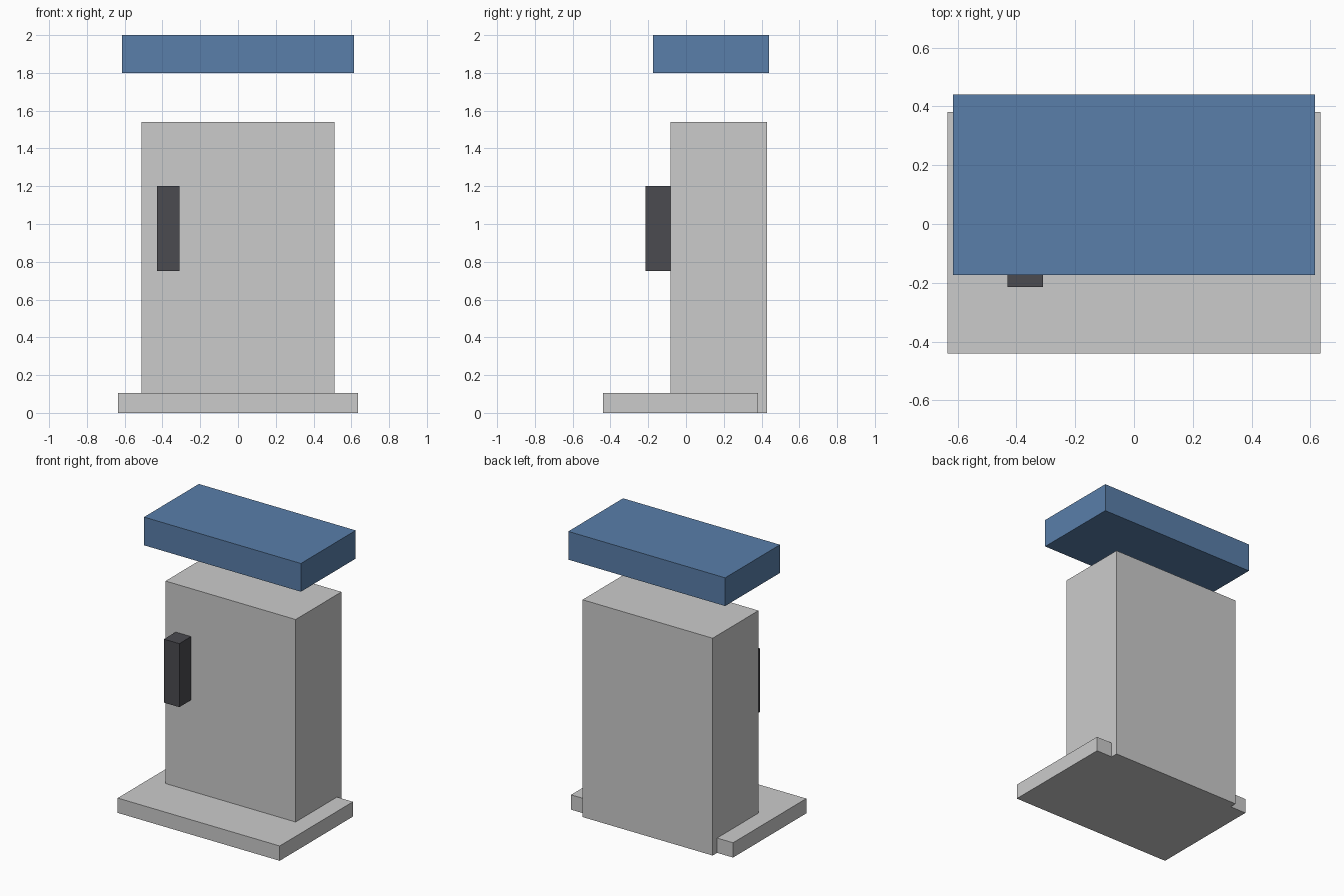
import bpy

if "Cube" in bpy.data.objects:
    bpy.data.objects.remove(bpy.data.objects["Cube"])


def material(name, color):
    mat = bpy.data.materials.new(name)
    mat.diffuse_color = color
    mat.use_nodes = True
    mat.node_tree.nodes["Principled BSDF"].inputs["Base Color"].default_value = mat.diffuse_color
    return mat


def box(name, x, y, z, mat=None):
    """Axis-aligned box from (min, max) ranges."""
    spans = (x, y, z)
    centre = [(a + b) / 2 for a, b in spans]
    bpy.ops.mesh.primitive_cube_add(size=1, location=centre)
    obj = bpy.context.object
    obj.name = obj.data.name = name
    obj.scale = [b - a for a, b in spans]
    bpy.ops.object.transform_apply(location=False, rotation=False, scale=True)
    if mat:
        obj.data.materials.append(mat)
    return obj


blue = material("sign_blue", (0.10, 0.21, 0.40, 1))
dark = material("handle_dark", (0.07, 0.07, 0.08, 1))

# Floor slab, set slightly forward of the cabinet's back
box("base_slab", (-0.635, 0.635), (-0.44, 0.38), (0, 0.105))
# Upright cabinet running down to the ground
box("cabinet_body", (-0.51, 0.51), (-0.083, 0.43), (0, 1.54))
# Grip on the left of the front face
box("side_handle", (-0.43, -0.31), (-0.215, -0.083), (0.75, 1.20), dark)
# Sign panel floating above the cabinet
box("top_sign", (-0.615, 0.615), (-0.174, 0.44), (1.80, 2.0), blue)
